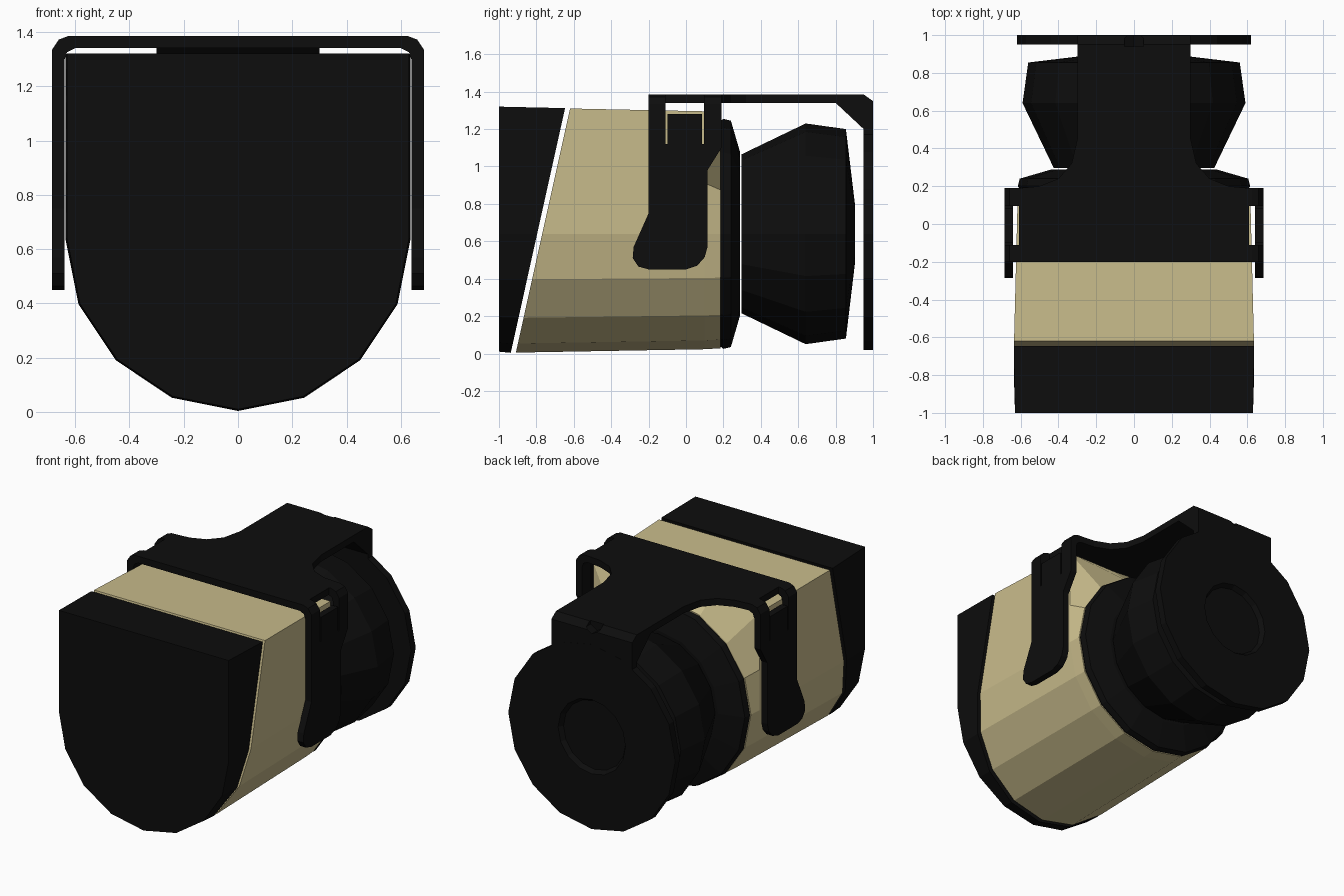
import bpy, bmesh, math
from mathutils import Vector

if "Cube" in bpy.data.objects:
    bpy.data.objects.remove(bpy.data.objects["Cube"])


def material(name, rgb):
    m = bpy.data.materials.new(name)
    m.diffuse_color = (*rgb, 1)
    m.use_nodes = True
    m.node_tree.nodes["Principled BSDF"].inputs["Base Color"].default_value = m.diffuse_color
    return m


BLACK = material("matte black", (0.004, 0.004, 0.004))
TAN = material("sand tan", (0.58, 0.50, 0.26))
N = 16          # sides of every round part
CZ = 0.64       # height of the optical axis


def finish(bm, name, mat):
    bmesh.ops.recalc_face_normals(bm, faces=bm.faces)
    me = bpy.data.meshes.new(name)
    bm.to_mesh(me)
    bm.free()
    me.materials.append(mat)
    ob = bpy.data.objects.new(name, me)
    bpy.context.collection.objects.link(ob)
    return ob


def loft(name, rings, mat):
    """Skin a row of closed sections and cap both ends."""
    bm = bmesh.new()
    rows = [[bm.verts.new(p) for p in ring] for ring in rings]
    n = len(rows[0])
    for a, b in zip(rows, rows[1:]):
        for i in range(n):
            j = (i + 1) % n
            bm.faces.new((a[i], a[j], b[j], b[i]))
    bm.faces.new(rows[0])
    bm.faces.new(rows[-1])
    return finish(bm, name, mat)


def extrude(name, pts, to3d, a, b, mat):
    """Extrude a flat outline between depths a and b."""
    return loft(name, [[to3d(p, q, d) for p, q in pts] for d in (a, b)], mat)


def along_x(y, z, d):
    return (d, y, z)


def along_y(x, z, d):
    return (x, d, z)


def along_z(x, y, d):
    return (x, y, d)


def circle(y, r):
    return [(r * math.cos(2 * math.pi * i / N), y, CZ + r * math.sin(2 * math.pi * i / N))
            for i in range(N)]


def u_section(top, r, y_of_z):
    """Round below the axis, square above it."""
    pts = []
    for i in range(N):
        a = 2 * math.pi * i / N
        c, s = math.cos(a), math.sin(a)
        x, z = r * c, CZ + r * s
        if 0 < i < N // 2:
            k = 1 / max(abs(c), abs(s))
            x, z = r * c * k, CZ + (top - CZ) * s * k
        pts.append((x, y_of_z(z), z))
    return pts


# Front cap and tan body, parted by a slanted gap
def slant(z):
    return -0.62 - 0.222 * (1.31 - z)


loft("front_cap", [u_section(1.32, 0.63, lambda z: -1.0),
                   u_section(1.312, 0.636, lambda z: slant(z) - 0.027)], BLACK)
loft("body", [u_section(1.31, 0.635, slant),
              u_section(1.295, 0.617, lambda z: 0.10),
              circle(0.185, 0.612)], TAN)

# Rear ring, eyepiece and rear cover disc
loft("rear_ring", [circle(0.18, 0.60), circle(0.20, 0.615), circle(0.24, 0.605),
                   circle(0.288, 0.44)], BLACK)
loft("eyepiece", [circle(0.297, 0.425), circle(0.64, 0.59), circle(0.855, 0.56),
                  circle(0.903, 0.16)], BLACK)
loft("rear_cover", [circle(0.95, 0.62), circle(1.0, 0.62), circle(1.0, 0.25),
                    circle(0.97, 0.23)], BLACK)

# Top plate narrowing to a neck
half = [(0.61, -0.2), (0.61, 0.19), (0.50, 0.20), (0.40, 0.24), (0.33, 0.32),
        (0.30, 0.45), (0.30, 0.92)]
plate = half + [(-x, y) for x, y in reversed(half)]
extrude("top_plate", plate, along_z, 1.34, 1.385, BLACK)

# Rear tab joining the neck to the cover, with a notch in its edge
tab = [(0.80, 1.34), (0.95, 1.20), (0.95, 1.0), (0.999, 1.0), (0.999, 1.35),
       (0.95, 1.385), (0.92, 1.385), (0.92, 1.34)]
tab_ob = extrude("rear_tab", tab, along_x, -0.30, 0.30, BLACK)
notch = extrude("notch_cutter", [(-0.05, 1.42), (0.05, 1.42), (0.05, 1.36), (0, 1.33),
                                 (-0.05, 1.36)], along_y, 0.94, 1.05, BLACK)
notch.hide_render = True
notch.hide_viewport = True
cut = tab_ob.modifiers.new("notch", "BOOLEAN")
cut.operation = "DIFFERENCE"
cut.object = notch

# Side arms with a latch tongue in a slot, and the bends above them
arm = [(-0.20, 1.32), (-0.20, 0.75), (-0.28, 0.57), (-0.285, 0.51), (-0.255, 0.465),
       (-0.20, 0.45), (0.0, 0.45), (0.06, 0.47), (0.10, 0.515), (0.115, 0.57),
       (0.115, 0.98), (0.19, 1.10), (0.19, 1.32),
       (0.095, 1.32), (0.095, 1.12), (0.085, 1.12), (0.085, 1.28),
       (-0.10, 1.28), (-0.10, 1.12), (-0.11, 1.12), (-0.11, 1.32)]
bend = [(0.60, 1.385), (0.625, 1.385), (0.66, 1.372), (0.685, 1.335), (0.685, 1.30),
        (0.638, 1.30), (0.63, 1.325), (0.60, 1.34)]
for side, s in (("right", 1), ("left", -1)):
    extrude(f"{side}_arm", arm, along_x, 0.64 * s, 0.685 * s, BLACK)
    for end, y0, y1 in (("front", -0.2, -0.11), ("rear", 0.095, 0.19)):
        extrude(f"{side}_{end}_bend", [(x * s, z) for x, z in bend], along_y, y0, y1, BLACK)
